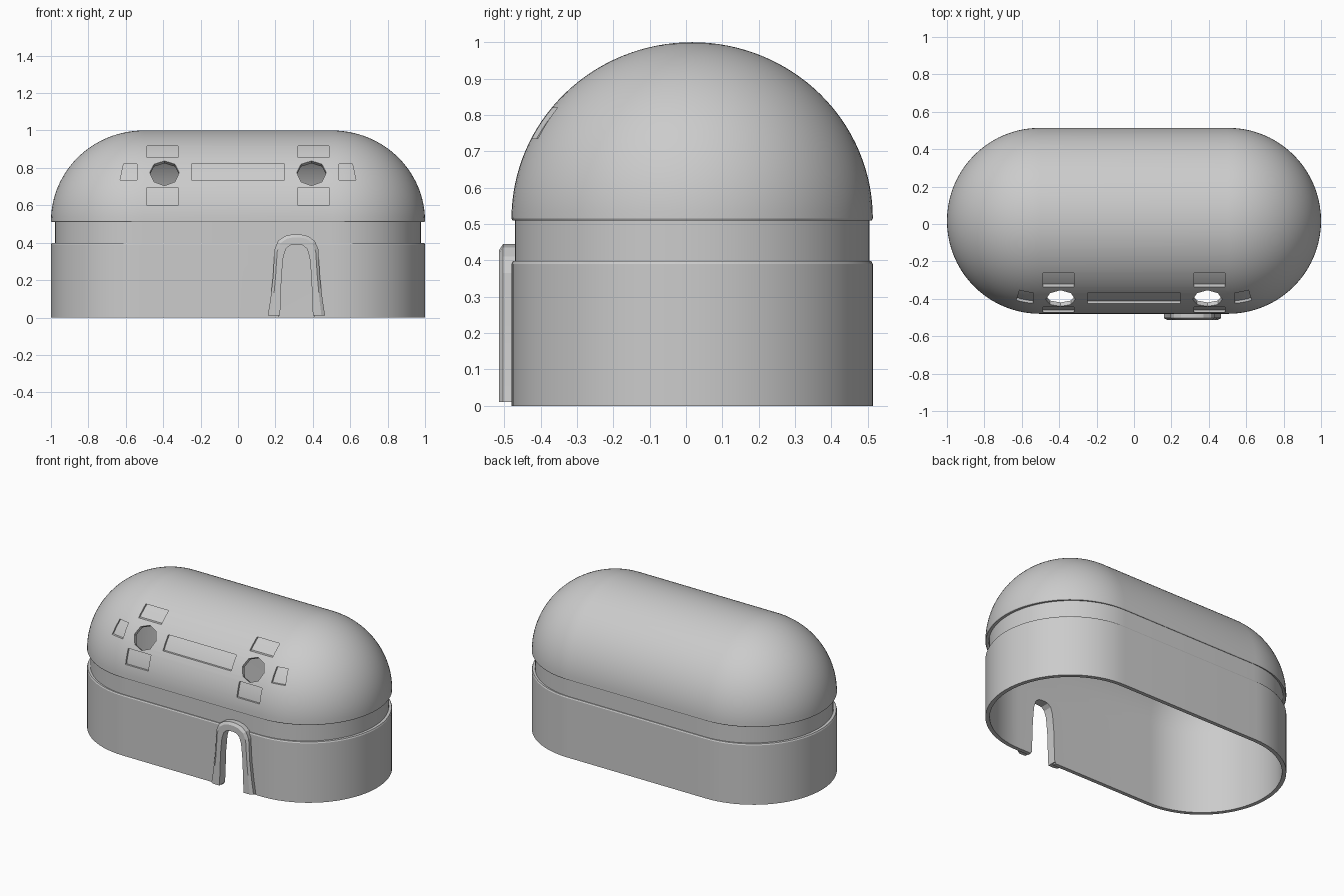
import bpy, bmesh
from math import sin, cos, pi, radians
from mathutils import Matrix

cube = bpy.data.objects.get("Cube")
if cube:
    bpy.data.objects.remove(cube, do_unlink=True)

grey = bpy.data.materials.new("plain grey")
grey.use_nodes = True
grey.diffuse_color = (0.6, 0.6, 0.6, 1)
grey.node_tree.nodes["Principled BSDF"].inputs["Base Color"].default_value = grey.diffuse_color

CY = 0.017      # centre of the body in y
HALF = 0.503    # half length of the straight middle
DOME_Z = 0.515


def finish(name, bm):
    bmesh.ops.remove_doubles(bm, verts=bm.verts, dist=1e-5)
    bmesh.ops.recalc_face_normals(bm, faces=bm.faces)
    mesh = bpy.data.meshes.new(name)
    bm.to_mesh(mesh)
    bm.free()
    mesh.materials.append(grey)
    obj = bpy.data.objects.new(name, mesh)
    bpy.context.collection.objects.link(obj)
    return obj


def bridge(bm, a, b, closed=True):
    for i in range(len(a) if closed else len(a) - 1):
        j = (i + 1) % len(a)
        bm.faces.new((a[i], a[j], b[j], b[i]))


def stadium_sweep(name, profile, n=40):
    """Sweep (radius, height, half length) points around a stadium plan."""
    bm = bmesh.new()
    rings = []
    for r, z, half in profile:
        ring = []
        for side in (1, -1):
            for i in range(n + 1):
                a = -pi / 2 + pi * i / n
                ring.append(bm.verts.new((side * (half + r * cos(a)), CY + side * r * sin(a), z)))
        rings.append(ring)
    for k, ring in enumerate(rings):
        m = (k + 1) % len(rings)
        if profile[k][0] > 0 or profile[m][0] > 0:
            bridge(bm, ring, rings[m])
    return finish(name, bm)


def dome(r, h, n=32):
    return [(r * cos(pi / 2 * i / n) if i < n else 0, DOME_Z + h * sin(pi / 2 * i / n), HALF)
            for i in range(n + 1)]


def prism(bm, points, y0, y1):
    a = [bm.verts.new((x, y0, z)) for x, z in points]
    b = [bm.verts.new((x, y1, z)) for x, z in points]
    bridge(bm, a, b)
    bm.faces.new(a)
    bm.faces.new(b)


def cut(obj, cutter):
    mod = obj.modifiers.new("cut", 'BOOLEAN')
    mod.operation = 'DIFFERENCE'
    mod.solver = 'EXACT'
    mod.object = cutter
    cutter.hide_render = True
    bpy.context.view_layer.objects.active = obj
    bpy.ops.object.modifier_apply(modifier=mod.name)
    bpy.data.objects.remove(cutter, do_unlink=True)


def smooth(obj, angle):
    bpy.ops.object.select_all(action='DESELECT')
    obj.select_set(True)
    bpy.context.view_layer.objects.active = obj
    bpy.ops.object.shade_smooth_by_angle(angle=radians(angle))


# Hollow body: base wall, recessed neck and dome
outer = [(0.497, 0, HALF), (0.497, 0.39, HALF), (0.493, 0.398, HALF), (0.4875, 0.398, 0.49),
         (0.4875, 0.513, 0.49), (0.494, 0.51, HALF)] + dome(0.497, 0.485)
inner = dome(0.472, 0.462)[::-1] + [(0.472, 0, HALF)]
body = stadium_sweep("body_shell", outer + inner)

# Shallow window recesses that follow the dome
bm = bmesh.new()
rects = [[(-0.248, 0.735), (0.248, 0.735), (0.248, 0.82), (-0.248, 0.82)]]
for s in (1, -1):
    for low, high in ((0.6, 0.695), (0.855, 0.917)):
        rects.append([(s * 0.322, low), (s * 0.487, low), (s * 0.487, high), (s * 0.322, high)])
    rects.append([(s * 0.54, 0.735), (s * 0.63, 0.735), (s * 0.612, 0.82), (s * 0.54, 0.82)])
for rect in rects:
    prism(bm, rect, -0.7, -0.15)
recesses = finish("recess_cutter", bm)
core = stadium_sweep("recess_core", dome(0.485, 0.473) + [(0, 0.45, HALF), (0.485, 0.45, HALF)])
cut(recesses, core)
cut(body, recesses)

# Round openings, eight sided and square to the dome
bm = bmesh.new()
for s in (1, -1):
    place = Matrix.Translation((s * 0.393, -0.41, 0.779)) @ Matrix.Rotation(radians(58), 4, 'X')
    bmesh.ops.create_cone(bm, cap_ends=True, segments=8, radius1=0.079, radius2=0.079,
                          depth=0.25, matrix=place)
cut(body, finish("opening_cutter", bm))

# Doorway
DOOR_X = 0.3125
out_half = [(0.153, 0.01), (0.139, 0.1), (0.125, 0.22), (0.117, 0.365),
            (0.098, 0.41), (0.06, 0.436), (0.02, 0.445)]
in_half = [(0.088, 0.01), (0.084, 0.1), (0.08, 0.22), (0.07, 0.325),
           (0.056, 0.368), (0.035, 0.386), (0.012, 0.39)]


def arch(half):
    return [(DOOR_X - x, z) for x, z in half] + [(DOOR_X + x, z) for x, z in reversed(half)]


out_path, in_path = arch(out_half), arch(in_half)
mid_path = [(a + (c - a) * 0.3, b + (d - b) * 0.3) for (a, b), (c, d) in zip(out_path, in_path)]
hole = [(a + (c - a) * 0.1, b + (d - b) * 0.1) for (a, b), (c, d) in zip(in_path, out_path)]
hole = [(hole[0][0], -0.1)] + hole + [(hole[-1][0], -0.1)]
bm = bmesh.new()
prism(bm, hole, -0.7, -0.3)
cut(body, finish("doorway_cutter", bm))
smooth(body, 25)

# Door frame with a chamfered outer edge
bm = bmesh.new()
rows = [[bm.verts.new((x, y, z)) for x, z in path]
        for path, y in ((in_path, -0.455), (in_path, -0.514), (mid_path, -0.514),
                        (out_path, -0.503), (out_path, -0.455))]
for k, row in enumerate(rows):
    bridge(bm, row, rows[(k + 1) % len(rows)], closed=False)
bm.faces.new([row[0] for row in rows])
bm.faces.new([row[-1] for row in rows])
door_frame = finish("door_frame", bm)
smooth(door_frame, 15)
